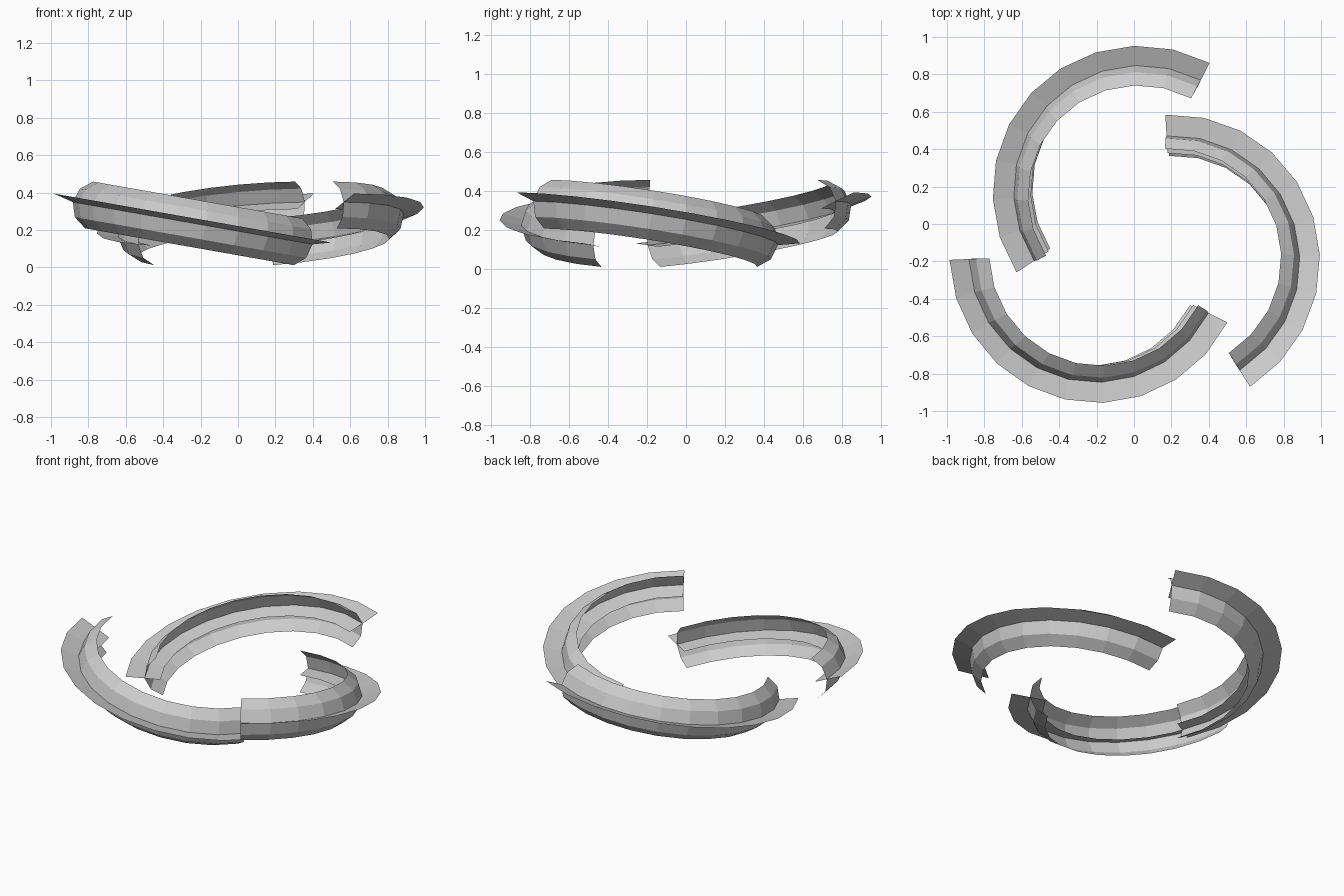
import bpy, math
from mathutils import Matrix, Vector

if "Cube" in bpy.data.objects:
    bpy.data.objects.remove(bpy.data.objects["Cube"])

SEGS, START, SWEEP = 10, math.radians(-177.5), math.radians(150)
PIVOT = Vector((0.013, -0.067, 0))     # centre of the three-fold pattern
OFFSET = Vector((-0.217, -0.09, 0.23)) # arc centre relative to the pivot
TILT = Matrix.Rotation(math.radians(10), 4, 'Y')

# cross-sections as (radius, height)
BOW_R, HALF = 0.135, math.radians(70)
band_profile = [(0.69 - BOW_R * (1 - math.cos(a)), BOW_R * math.sin(a))
                for a in (HALF * k / 2 for k in range(-2, 3))]
fin_profile = [(0.6, -0.022), (0.8, 0.027)]


def sweep_arc(name, profile, turn):
    """Sweep an open profile along a tilted arc, then turn it about the pivot."""
    n = len(profile)
    place = (Matrix.Translation(PIVOT) @ Matrix.Rotation(turn, 4, 'Z')
             @ Matrix.Translation(OFFSET) @ TILT)
    verts, faces = [], []
    for i in range(SEGS + 1):
        a = START + SWEEP * i / SEGS
        verts += [place @ Vector((r * math.cos(a), r * math.sin(a), z)) for r, z in profile]
    for i in range(SEGS):
        for j in range(n - 1):
            p = i * n + j
            faces.append((p, p + n, p + n + 1, p + 1))
    mesh = bpy.data.meshes.new(name)
    mesh.from_pydata(verts, [], faces)
    obj = bpy.data.objects.new(name, mesh)
    bpy.context.collection.objects.link(obj)


# three identical arcs: a bowed upright band crossed by a flat fin
for k in range(3):
    turn = math.radians(120 * k)
    sweep_arc(f"curved_band_{k + 1}", band_profile, turn)
    sweep_arc(f"flat_fin_{k + 1}", fin_profile, turn)
